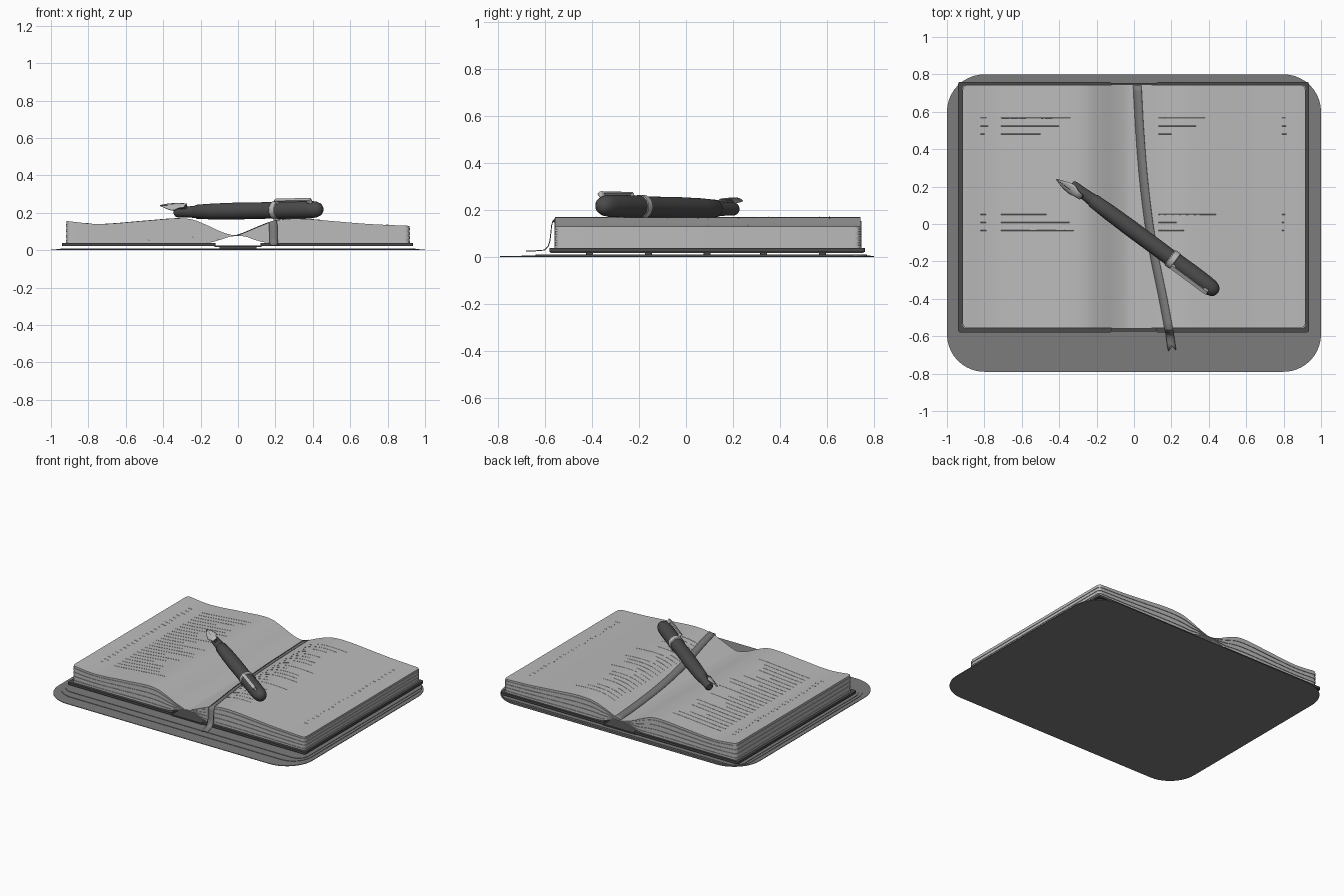
import bpy, bmesh, math, random
from mathutils import Matrix, Vector

if "Cube" in bpy.data.objects:
    bpy.data.objects.remove(bpy.data.objects["Cube"])

random.seed(4)


def mat(name, g):
    m = bpy.data.materials.new(name)
    m.diffuse_color = (g, g, g, 1)
    m.use_nodes = True
    m.node_tree.nodes["Principled BSDF"].inputs["Base Color"].default_value = m.diffuse_color
    return m


DARK, MID, PALE = mat("dark", 0.07), mat("mid", 0.2), mat("pale", 0.5)


def make(name, verts, faces, material=None, smooth=None, matrix=None):
    me = bpy.data.meshes.new(name)
    me.from_pydata(verts, [], faces)
    bm = bmesh.new()
    bm.from_mesh(me)
    bmesh.ops.remove_doubles(bm, verts=bm.verts, dist=1e-5)
    bmesh.ops.recalc_face_normals(bm, faces=bm.faces)
    bm.to_mesh(me)
    bm.free()
    ob = bpy.data.objects.new(name, me)
    bpy.context.collection.objects.link(ob)
    if material:
        me.materials.append(material)
    if matrix:
        ob.matrix_world = matrix
    if smooth:
        bpy.ops.object.select_all(action='DESELECT')
        ob.select_set(True)
        bpy.context.view_layer.objects.active = ob
        bpy.ops.object.shade_smooth_by_angle(angle=math.radians(smooth))
    return ob


def slab(name, x0, x1, y0, y1, z0, z1, r, material, matrix=None, n=10):
    """Rounded rectangle plate."""
    ring = []
    for k, (cx, cy) in enumerate([(x1 - r, y1 - r), (x0 + r, y1 - r), (x0 + r, y0 + r), (x1 - r, y0 + r)]):
        for i in range(n + 1):
            a = math.pi / 2 * (k + i / n)
            ring.append((cx + r * math.cos(a), cy + r * math.sin(a)))
    m = len(ring)
    verts = [(x, y, z) for z in (z0, z1) for x, y in ring]
    faces = [list(range(m)), list(range(m, 2 * m))]
    faces += [(i, (i + 1) % m, m + (i + 1) % m, m + i) for i in range(m)]
    return make(name, verts, faces, material, 30, matrix)


def curve(pts, x):
    """Smooth height through profile points."""
    n = len(pts)

    def slope(i):
        a, b = pts[max(i - 1, 0)], pts[min(i + 1, n - 1)]
        return (b[1] - a[1]) / (b[0] - a[0])
    x = min(max(x, pts[0][0]), pts[-1][0])
    i = next(k for k in range(n - 1) if x <= pts[k + 1][0])
    (xa, ya), (xb, yb) = pts[i], pts[i + 1]
    h = xb - xa
    t = (x - xa) / h
    return ((2*t**3 - 3*t*t + 1) * ya + (t**3 - 2*t*t + t) * h * slope(i)
            + (3*t*t - 2*t**3) * yb + (t**3 - t*t) * h * slope(i + 1))


# Base mat: three stacked thin plates
slab("base_mat", -1, 1, -0.79, 0.80, 0, 0.004, 0.2, MID)
slab("middle_mat", -0.97, 0.97, -0.70, 0.785, 0.004, 0.007, 0.14, MID)
slab("inner_mat", -0.95, 0.95, -0.64, 0.77, 0.007, 0.010, 0.08, MID)

# Covers, spine and spine bands
slab("left_cover", -0.94, -0.12, -0.58, 0.76, 0.022, 0.038, 0.012, DARK)
slab("right_cover", 0.12, 0.935, -0.58, 0.76, 0.022, 0.038, 0.012, DARK)
slab("spine", -0.125, 0.125, -0.575, 0.755, 0.016, 0.025, 0.005, DARK)
for i, y in enumerate((-0.41, -0.16, 0.09, 0.33, 0.58)):
    slab(f"spine_band_{i}", -0.1, 0.1, y - 0.015, y + 0.015, 0.010, 0.017, 0.004, DARK)

# Page blocks: leaves stacked between a bottom and a top profile
TOP_L = [(-0.92, 0.156), (-0.74, 0.14), (-0.5, 0.157), (-0.33, 0.170), (-0.25, 0.165),
         (-0.18, 0.14), (-0.1, 0.103), (-0.04, 0.083), (0, 0.08)]
BOT_L = [(-0.92, 0.038), (-0.5, 0.038), (-0.16, 0.04), (-0.1, 0.054), (-0.04, 0.073), (0, 0.075)]
TOP_R = [(0, 0.08), (0.05, 0.1), (0.12, 0.13), (0.2, 0.158), (0.28, 0.168),
         (0.38, 0.166), (0.5, 0.156), (0.7, 0.14), (0.92, 0.13)]
BOT_R = [(0, 0.075), (0.04, 0.073), (0.09, 0.055), (0.16, 0.04), (0.5, 0.038), (0.92, 0.038)]
Y0, Y1, LEAVES, N = -0.56, 0.745, 8, 56


def page_block(name, top, bot, side):
    for k in range(LEAVES):
        inset = 0.004 * (k % 2)
        r = 0.025
        verts = []
        # stations bunch up at the outer edge to round the corners
        corner = [r * (1 - math.cos(math.pi / 2 * i / 6)) for i in range(6)]
        ds = corner + [r + (0.92 - inset - r) * i / N for i in range(N + 1)]
        for d in ds:
            x = side * (0.92 - inset - d)
            c = r - math.sqrt(max(0, r * r - (r - d) ** 2)) if d < r else 0
            b, t = curve(bot, x), curve(top, x)
            for f in (k / LEAVES, (k + 1) / LEAVES):
                for y in (Y0 + inset + c, Y1 - inset - c):
                    verts.append((x, y, b + (t - b) * f))
        faces = [(0, 1, 3, 2), tuple(len(verts) - 4 + i for i in (0, 1, 3, 2))]
        for i in range(len(ds) - 1):
            a, b = 4 * i, 4 * i + 4
            faces += [(a + p, a + q, b + q, b + p) for p, q in ((0, 1), (1, 3), (3, 2), (2, 0))]
        make(f"{name}_leaves_{k}", verts, faces, PALE, 30)


page_block("left_page", TOP_L, BOT_L, -1)
page_block("right_page", TOP_R, BOT_R, 1)


# Faint ruled strokes lying on the pages
def strokes(name, top, spans):
    verts, faces = [], []
    for row in range(24):
        y = 0.61 - row * 0.043
        for x0, x1, vary in spans:
            end = x1 - vary * random.random()
            for i in range(9):
                x = x0 + (end - x0) * i / 8
                z = curve(top, x) + 0.0012
                verts += [(x, y - 0.002, z - 0.002), (x, y - 0.001, z), (x, y + 0.001, z), (x, y + 0.002, z - 0.002)]
                if i:
                    b = len(verts) - 4
                    faces += [(b + j - 4, b + j - 3, b + j + 1, b + j) for j in range(3)]
    make(name, verts, faces, PALE)


strokes("left_strokes", TOP_L, [(-0.82, -0.78, 0.02), (-0.71, -0.3, 0.25)])
strokes("right_strokes", TOP_R, [(0.13, 0.45, 0.25), (0.79, 0.82, 0.02)])

# Ribbon bookmark: draped on the page, over the front edge, forked tail
PATH = [(-0.56, 0.185), (-0.4, 0.155), (-0.1, 0.095), (0.2, 0.055), (0.5, 0.03), (0.74, 0.017)]
rows = []
for i in range(41):
    y = 0.74 - 1.3 * i / 40
    cx = curve(PATH, y)
    rows.append([(x, y, (curve(TOP_R, x) if x > 0 else curve(TOP_L, x)) + 0.003)
                 for x in (cx - 0.022, cx, cx + 0.022)])
for cx, y, z in ((0.187, -0.568, 0.152), (0.188, -0.573, 0.135), (0.19, -0.58, 0.07),
                 (0.191, -0.588, 0.045), (0.193, -0.603, 0.031), (0.198, -0.64, 0.028)):
    rows.append([(cx - 0.022, y, z), (cx, y, z), (cx + 0.022, y, z)])
rows.append([(0.183, -0.68, 0.027), (0.203, -0.655, 0.027), (0.226, -0.675, 0.027)])
faces = [(3 * i + j, 3 * i + j + 1, 3 * i + j + 4, 3 * i + j + 3) for i in range(len(rows) - 1) for j in (0, 1)]
ribbon = make("ribbon", [v for r in rows for v in r], faces, MID, 40)
ribbon.modifiers.new("thickness", 'SOLIDIFY').thickness = 0.004

# Pen frame: local X from grip to cap, local Z rolled sideways
A, B = Vector((-0.335, 0.212, 0.203)), Vector((0.44, -0.362, 0.218))
X = (B - A).normalized()
roll = math.radians(35)
side = Vector((0, 0, 1)).cross(X).normalized()
Z = (math.cos(roll) * X.cross(side) - math.sin(roll) * side).normalized()
Y = Z.cross(X)
PEN = Matrix((X, Y, Z)).transposed().to_4x4()
PEN.translation = A


def lathe(name, prof, material, n=32):
    verts = [(s, r * math.cos(2 * math.pi * j / n), r * math.sin(2 * math.pi * j / n))
             for s, r in prof for j in range(n)]
    faces = [(i * n + j, i * n + (j + 1) % n, (i + 1) * n + (j + 1) % n, (i + 1) * n + j)
             for i in range(len(prof) - 1) for j in range(n)]
    faces += [list(range(n)), list(range(len(verts) - n, len(verts)))]
    return make(name, verts, faces, material, 35, PEN)


lathe("pen_grip", [(0, 0.018), (0.008, 0.025), (0.02, 0.028), (0.08, 0.029), (0.145, 0.034)], DARK)
lathe("pen_barrel", [(0.14, 0.034), (0.147, 0.038), (0.25, 0.0425), (0.4, 0.045), (0.67, 0.044)], DARK)
lathe("pen_band", [(0.655, 0.046), (0.66, 0.05), (0.69, 0.05), (0.695, 0.046)], PALE)
lathe("pen_cap", [(0.69, 0.047), (0.8, 0.048), (0.9, 0.047), (0.935, 0.043),
                  (0.957, 0.035), (0.97, 0.022), (0.975, 0.006)], DARK)

# Nib: curved leaf plate with a slit
verts, faces = [], []
for i, (s, w) in enumerate(((-0.082, 0.002), (-0.05, 0.015), (-0.02, 0.027), (0.01, 0.034),
                            (0.03, 0.032), (0.05, 0.022), (0.085, 0.017))):
    for j in range(-3, 4):
        t = j / 3
        verts.append((s, w * t, 0.047 - 9 * (w * t) ** 2))
    if i:
        b = 7 * i
        faces += [(b + j, b + j + 1, b + j - 6, b + j - 7) for j in range(6)]
nib = make("pen_nib", verts, faces, PALE, 40, PEN)
nib.modifiers.new("thickness", 'SOLIDIFY').thickness = 0.005
slab("nib_slit", -0.075, 0.01, -0.0012, 0.0012, 0.046, 0.0482, 0.001, DARK, PEN, 2)
slab("nib_stem", 0.0, 0.09, -0.01, 0.01, 0.02, 0.045, 0.005, DARK, PEN, 4)

# Clip: bar standing off the cap on a foot, with a rounded tip
slab("pen_clip", 0.69, 0.93, -0.011, 0.011, 0.060, 0.068, 0.009, PALE, PEN, 5)
slab("clip_foot", 0.90, 0.93, -0.009, 0.009, 0.035, 0.062, 0.006, PALE, PEN, 4)
slab("clip_tip", 0.69, 0.712, -0.01, 0.01, 0.046, 0.062, 0.009, PALE, PEN, 5)
